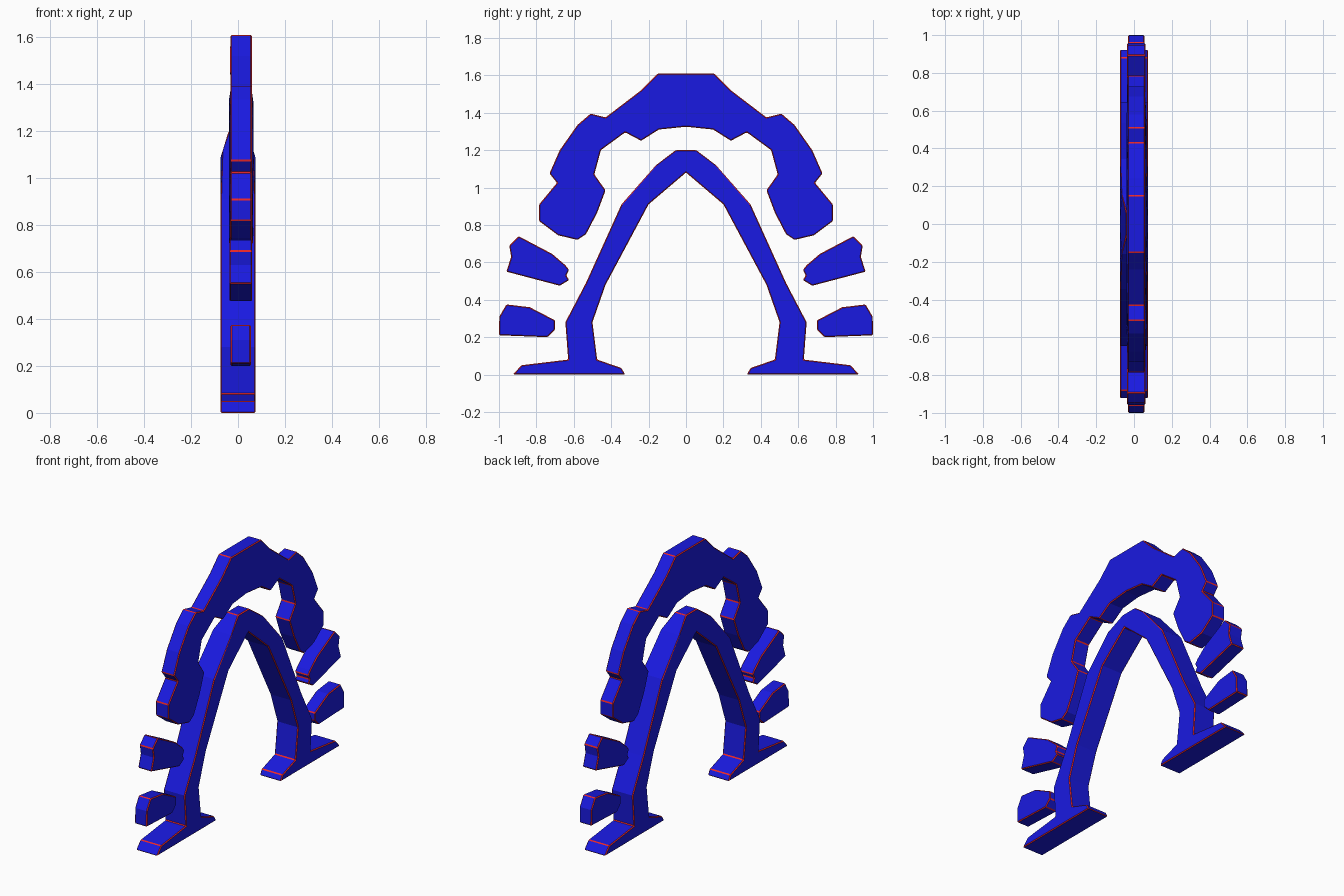
import bpy, bmesh

if "Cube" in bpy.data.objects:
    bpy.data.objects.remove(bpy.data.objects["Cube"])


def material(name, colour):
    m = bpy.data.materials.new(name)
    m.diffuse_color = colour
    m.use_nodes = True
    m.node_tree.nodes["Principled BSDF"].inputs["Base Color"].default_value = m.diffuse_color
    return m


BLUE = material("blue", (0.01, 0.01, 0.75, 1))
RED = material("red_edge", (0.85, 0.02, 0.02, 1))


def slab(name, profile, centre):
    """Closed (y, z, half thickness) outline turned into a slab with thin red edges."""
    bm = bmesh.new()
    a = [bm.verts.new((centre - h, y, z)) for y, z, h in profile]
    b = [bm.verts.new((centre + h, y, z)) for y, z, h in profile]
    n = len(profile)
    bm.faces.new(a)
    bm.faces.new(b[::-1])
    for i in range(n):
        j = (i + 1) % n
        bm.faces.new((a[i], b[i], b[j], a[j]))
    bmesh.ops.recalc_face_normals(bm, faces=bm.faces)
    me = bpy.data.meshes.new(name)
    bm.to_mesh(me)
    bm.free()
    me.materials.append(BLUE)
    me.materials.append(RED)
    ob = bpy.data.objects.new(name, me)
    bpy.context.collection.objects.link(ob)
    bev = ob.modifiers.new("edge", 'BEVEL')
    bev.width = 0.005
    bev.segments = 1
    bev.limit_method = 'ANGLE'
    bev.angle_limit = 0.65
    bev.material = 1
    return ob


def mirrored(half):
    """Mirror a half outline in y; points on y = 0 are not doubled."""
    return half + [(-y, z, h) for y, z, h in reversed(half) if y > 0]


def thick(points, h):
    return [(y, z, h) for y, z in points]


# Pointed arch with spreading feet, thinner at the peak
arch = [(0.055, 1.2, 0.04), (0.16, 1.12, 0.069)] + thick(
    [(0.345, 0.91), (0.535, 0.49), (0.645, 0.28), (0.63, 0.08), (0.88, 0.05),
     (0.925, 0), (0.325, 0), (0.345, 0.035), (0.475, 0.08), (0.5, 0.28),
     (0.43, 0.48), (0.2, 0.91), (0, 1.08)], 0.075)
slab("arch", mirrored(arch), 0)

# Stepped crown over the arch, slightly thicker on the inner side
crown = thick(
    [(0.15, 1.61), (0.24, 1.52), (0.43, 1.375), (0.51, 1.395), (0.58, 1.335),
     (0.675, 1.2), (0.73, 1.075), (0.69, 1.025), (0.785, 0.91), (0.785, 0.82),
     (0.685, 0.745)], 0.046) + thick(
    [(0.58, 0.72), (0.535, 0.75), (0.475, 0.865), (0.43, 0.985), (0.49, 1.07),
     (0.455, 1.2), (0.325, 1.295), (0.24, 1.25), (0.145, 1.31), (0, 1.325)], 0.052)
slab("crown", mirrored(crown), 0.013)

# Loose blocks beside the legs
upper = [(0.895, 0.74), (0.945, 0.69), (0.935, 0.63), (0.96, 0.55), (0.675, 0.475),
         (0.625, 0.505), (0.64, 0.53), (0.625, 0.56), (0.645, 0.585), (0.715, 0.645)]
lower = [(0.96, 0.375), (0.998, 0.31), (1.0, 0.21), (0.74, 0.2), (0.70, 0.24),
         (0.70, 0.29), (0.835, 0.36)]
for side, s in (("left", -1), ("right", 1)):
    slab("upper_block_" + side, thick([(s * y, z) for y, z in upper], 0.048), 0.012)
    slab("lower_block_" + side, thick([(s * y, z) for y, z in lower], 0.043), 0.012)
